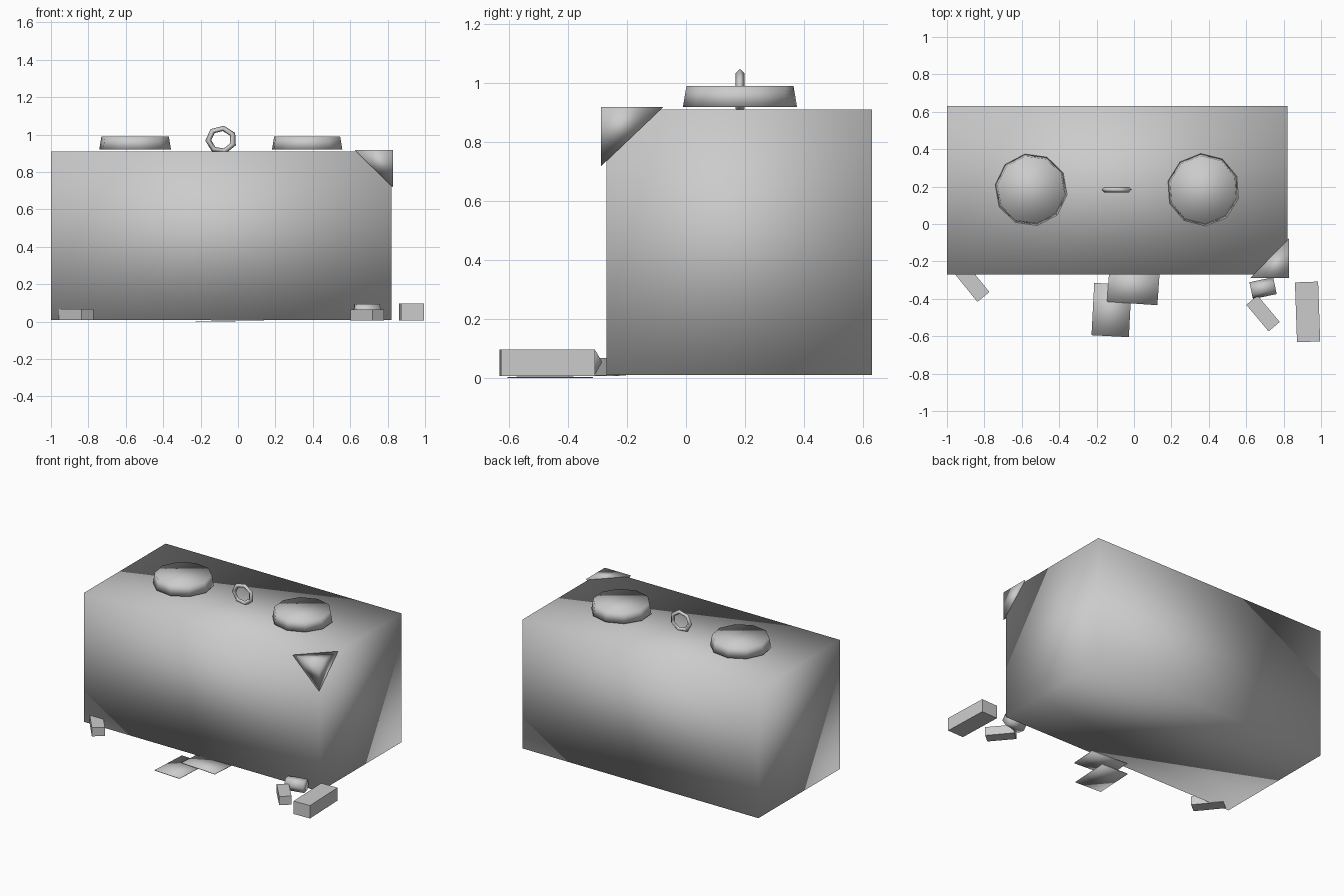
import bpy, bmesh, math
from mathutils import Matrix, Vector

if "Cube" in bpy.data.objects:
    bpy.data.objects.remove(bpy.data.objects["Cube"])

grey = bpy.data.materials.new("light_grey")
grey.diffuse_color = (0.6, 0.6, 0.6, 1)
grey.use_nodes = True
grey.node_tree.nodes["Principled BSDF"].inputs["Base Color"].default_value = grey.diffuse_color


def finish(name, bm, smooth):
    bmesh.ops.recalc_face_normals(bm, faces=bm.faces)
    for f in bm.faces:
        f.smooth = smooth
    me = bpy.data.meshes.new(name)
    bm.to_mesh(me)
    bm.free()
    me.materials.append(grey)
    ob = bpy.data.objects.new(name, me)
    bpy.context.collection.objects.link(ob)
    return ob


def box(name, center, size, turn=0, smooth=False):
    bm = bmesh.new()
    m = (Matrix.Translation(center) @ Matrix.Rotation(math.radians(turn), 4, 'Z')
         @ Matrix.Diagonal((*size, 1)))
    bmesh.ops.create_cube(bm, size=1, matrix=m)
    return finish(name, bm, smooth)


def prism(name, center, sides, r1, r2, depth, rot):
    bm = bmesh.new()
    bmesh.ops.create_cone(bm, cap_ends=True, segments=sides, radius1=r1, radius2=r2,
                          depth=depth, matrix=Matrix.Translation(center) @ rot)
    return finish(name, bm, True)


# Main chest, softly shaded over its corners
box("chest_body", (-0.09, 0.18, 0.46), (1.82, 0.9, 0.9), smooth=True)

# Tapered round lids on top
for name, x, turn in (("left_lid", -0.55, 10), ("right_lid", 0.37, 4)):
    prism(name, (x, 0.183, 0.954), 10, 0.194, 0.182, 0.07,
          Matrix.Rotation(math.radians(turn), 4, 'Z'))

# Upright pull ring between the lids
bm = bmesh.new()
rings = []
for i in range(7):
    a = math.radians(80) + i * math.tau / 7
    ring = []
    for j in range(4):
        b = j * math.tau / 4
        r = 0.069 + 0.016 * math.cos(b)
        ring.append(bm.verts.new((-0.09 + r * math.cos(a), 0.183 + 0.015 * math.sin(b),
                                  0.972 + 0.9 * r * math.sin(a))))
    rings.append(ring)
for i in range(7):
    p, q = rings[i], rings[(i + 1) % 7]
    for j in range(4):
        k = (j + 1) % 4
        bm.faces.new((p[j], q[j], q[k], p[k]))
finish("pull_ring", bm, True)

# Protective cap on the front right top corner
bm = bmesh.new()
tip = Vector((0.828, -0.288, 0.918))
corners = [bm.verts.new(tip + Vector(d))
           for d in ((0, 0, 0), (-0.205, 0, 0), (0, 0.21, 0), (0, 0, -0.2))]
for tri in ((0, 1, 2), (0, 2, 3), (0, 3, 1), (1, 3, 2)):
    bm.faces.new([corners[i] for i in tri])
finish("corner_cap", bm, True)

# Loose blocks on the floor
box("left_block", (-0.87, -0.31, 0.038), (0.206, 0.083, 0.06), -51)
box("right_small_block", (0.69, -0.478, 0.035), (0.185, 0.078, 0.06), -50)
box("right_long_block", (0.928, -0.47, 0.051), (0.124, 0.32, 0.09), 2)

# Small rolled piece lying behind the small block
prism("small_roll", (0.69, -0.343, 0.054), 6, 0.046, 0.046, 0.13,
      Matrix.Rotation(math.radians(12), 4, 'Z') @ Matrix.Rotation(math.pi / 2, 4, 'Y'))

# Paper sheets on the floor
box("lower_sheet", (-0.12, -0.46, 0.002), (0.2, 0.28, 0.004), -3, True)
box("upper_sheet", (-0.003, -0.33, 0.008), (0.27, 0.19, 0.004), -4, True)
